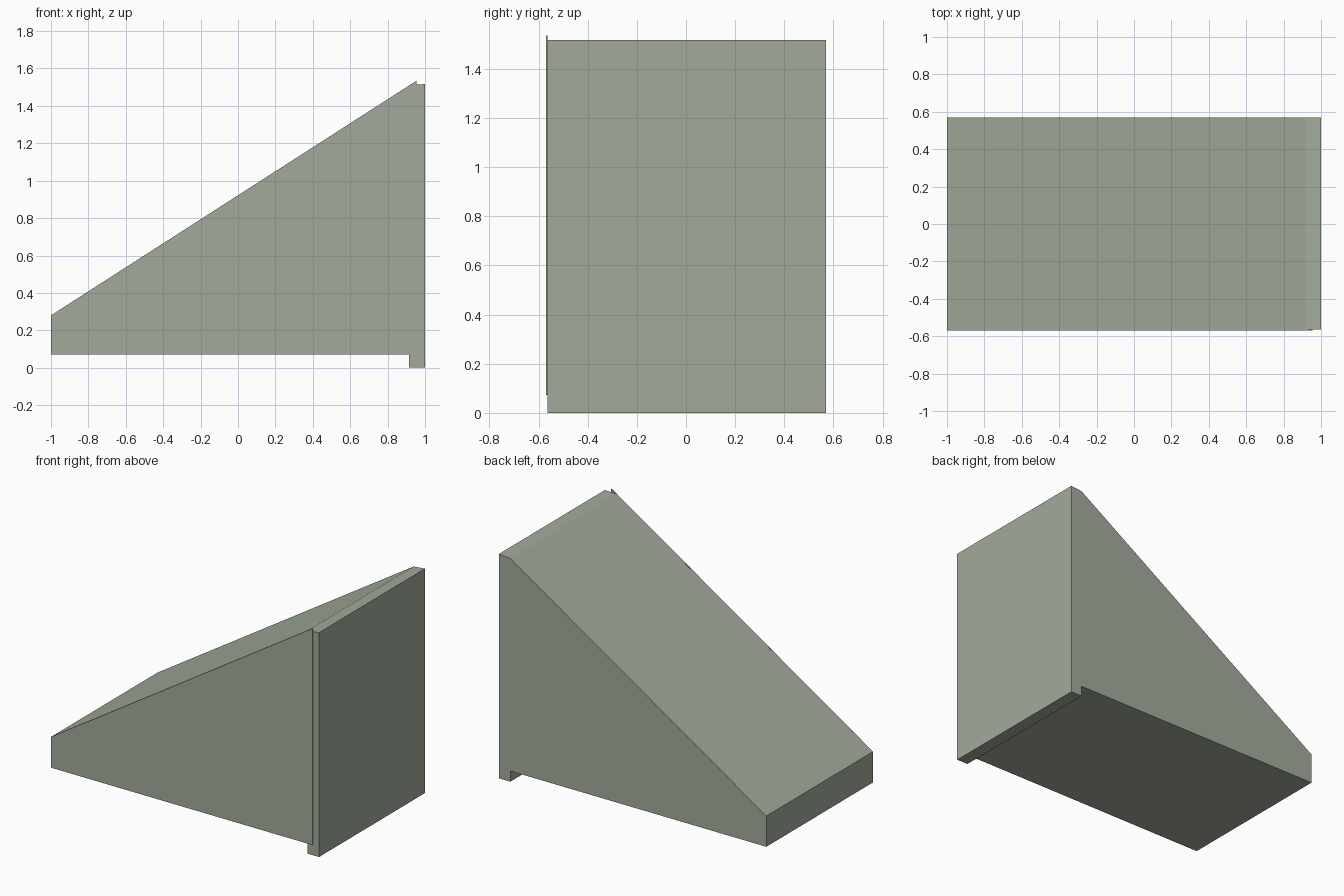
import bpy
import bmesh

cube = bpy.data.objects.get("Cube")
if cube:
    bpy.data.objects.remove(cube, do_unlink=True)

COLOUR = (0.36, 0.41, 0.33, 1.0)
paint = bpy.data.materials.new("grey_green")
paint.use_nodes = True
paint.diffuse_color = COLOUR
paint.node_tree.nodes["Principled BSDF"].inputs["Base Color"].default_value = COLOUR


def extrude_profile(name, profile, front, back):
    """Extrude an x-z outline along y into a closed flat-shaded solid."""
    bm = bmesh.new()
    face = bm.faces.new([bm.verts.new((x, front, z)) for x, z in profile])
    result = bmesh.ops.extrude_face_region(bm, geom=[face])
    verts = [v for v in result["geom"] if isinstance(v, bmesh.types.BMVert)]
    bmesh.ops.translate(bm, verts=verts, vec=(0, back - front, 0))
    bmesh.ops.recalc_face_normals(bm, faces=bm.faces)
    mesh = bpy.data.meshes.new(name)
    bm.to_mesh(mesh)
    bm.free()
    mesh.materials.append(paint)
    obj = bpy.data.objects.new(name, mesh)
    bpy.context.collection.objects.link(obj)
    return obj


FRONT, PANEL_BACK, BACK = -0.57, -0.563, 0.57
BASE = 0.072

# Sloping wedge with a nearly level cap and a narrow foot under the tall end
extrude_profile("wedge_body", [
    (-1, BASE), (0.915, BASE), (0.915, 0), (1, 0),
    (1, 1.517), (0.915, 1.509), (-1, 0.28),
], PANEL_BACK, BACK)

# Thin front panel whose tip rises just past the cap
extrude_profile("front_panel", [
    (-1, BASE), (0.955, BASE), (0.955, 1.535), (-1, 0.28),
], FRONT, PANEL_BACK)
